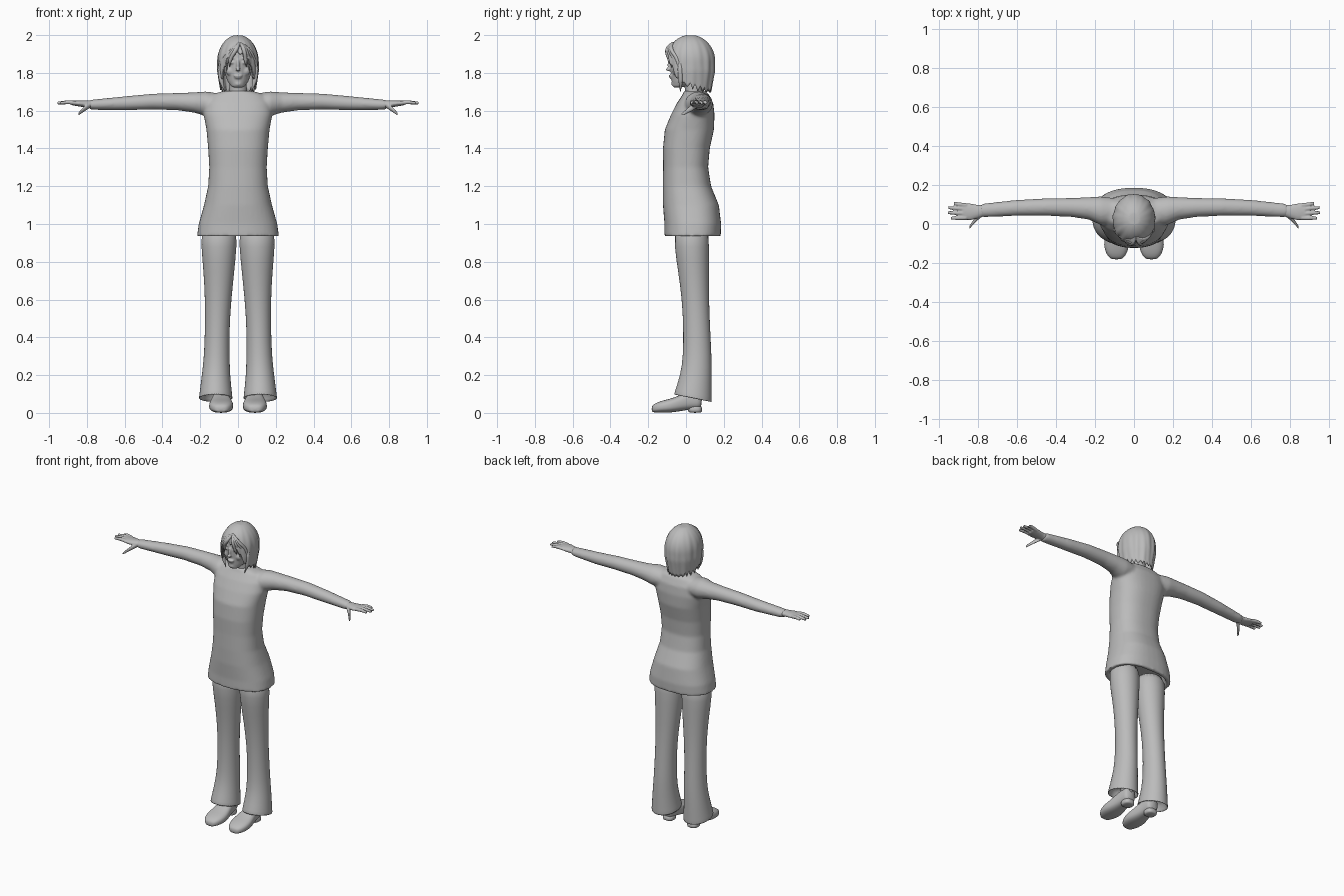
import bpy, bmesh, math, random
from mathutils import Vector

random.seed(4)
cube = bpy.data.objects.get("Cube")
if cube:
    bpy.data.objects.remove(cube)

GREY = (0.5, 0.5, 0.5, 1)
mat = bpy.data.materials.new("plain grey")
mat.use_nodes = True
mat.diffuse_color = GREY
mat.node_tree.nodes["Principled BSDF"].inputs["Base Color"].default_value = GREY


def loft(bm, rings, axis="z", power=2.0, n=24, side=1, warp=None):
    """Closed tube through rings of (position, centre a, centre b, radius a, radius b)."""
    loops = []
    for t, ca, cb, ra, rb in rings:
        loop = []
        for i in range(n):
            c, s = math.cos(math.tau * i / n), math.sin(math.tau * i / n)
            a = ca + ra * math.copysign(abs(c) ** (2 / power), c)
            b = cb + rb * math.copysign(abs(s) ** (2 / power), s)
            p = Vector({"z": (a, b, t), "x": (t * side, a, b), "y": (a, t, b)}[axis])
            loop.append(bm.verts.new(warp(p) if warp else p))
        loops.append(loop)
    faces = [bm.faces.new(loops[0]), bm.faces.new(loops[-1])]
    for lo, hi in zip(loops, loops[1:]):
        for i in range(n):
            j = (i + 1) % n
            faces.append(bm.faces.new((lo[i], lo[j], hi[j], hi[i])))
    bmesh.ops.recalc_face_normals(bm, faces=faces)


def ball(bm, centre, size):
    made = bmesh.ops.create_uvsphere(bm, u_segments=16, v_segments=10, radius=1)["verts"]
    for v in made:
        v.co = Vector(centre) + Vector(a * b for a, b in zip(v.co, size))


def finish(name, bm, mirror=False, voxel=0, smooth=0, subdivide=0, thick=0):
    mesh = bpy.data.meshes.new(name)
    bm.to_mesh(mesh)
    bm.free()
    ob = bpy.data.objects.new(name, mesh)
    bpy.context.collection.objects.link(ob)
    mesh.materials.append(mat)
    mesh.shade_smooth()
    if mirror:
        ob.modifiers.new("mirror", "MIRROR").use_mirror_merge = False
    if thick:
        m = ob.modifiers.new("thickness", "SOLIDIFY")
        m.thickness, m.offset = thick, -1
    if voxel:
        m = ob.modifiers.new("blend", "REMESH")
        m.mode, m.voxel_size, m.use_smooth_shade = "VOXEL", voxel, True
    if smooth:
        m = ob.modifiers.new("soften", "SMOOTH")
        m.factor, m.iterations = 0.5, smooth
    if subdivide:
        m = ob.modifiers.new("subdivide", "SUBSURF")
        m.levels = m.render_levels = subdivide
    return ob


def lerp(x, points):
    for (x0, y0), (x1, y1) in zip(points, points[1:]):
        if x <= x1:
            return y0 + (y1 - y0) * (x - x0) / (x1 - x0)
    return points[-1][1]


# Long tunic: hollow at the hem, blended into both sleeves
bm = bmesh.new()
loft(bm, [(1.0, 0, .035, .165, .11), (.935, 0, .035, .19, .125), (.935, 0, .035, .217, .149),
          (1.0, 0, .036, .208, .15), (1.1, 0, .026, .18, .148), (1.2, 0, .005, .158, .128),
          (1.3, 0, -.002, .152, .119), (1.4, 0, .002, .158, .124), (1.5, 0, .018, .167, .13),
          (1.58, 0, .036, .182, .115), (1.64, 0, .048, .175, .096), (1.685, 0, .052, .14, .07),
          (1.705, 0, .045, .075, .055)], power=2.4, n=40)
for side in (1, -1):
    loft(bm, [(.08, .06, 1.63, .07, .058), (.17, .068, 1.636, .074, .066), (.23, .08, 1.643, .058, .054),
              (.32, .085, 1.648, .049, .046), (.45, .087, 1.648, .045, .042), (.6, .083, 1.639, .041, .037),
              (.76, .071, 1.632, .036, .028), (.79, .068, 1.632, .033, .024)], "x", side=side)
finish("tunic", bm, voxel=.008, smooth=8)

# Hands: palm, four fingers and thumb blended together
bm = bmesh.new()
loft(bm, [(.76, .07, 1.632, .028, .022), (.8, .064, 1.635, .034, .019), (.84, .062, 1.638, .043, .016),
          (.88, .065, 1.641, .042, .012)], "x")
for base, tip, length in ((.031, .03, .94), (.053, .058, .956), (.075, .084, .952), (.096, .106, .926)):
    loft(bm, [(.86, base, 1.641, .011, .011), (.9, (base + tip) / 2, 1.645, .0105, .011),
              (length, tip, 1.64, .008, .008)], "x", n=12)
loft(bm, [(.785, .05, 1.63, .016, .016), (.815, .022, 1.608, .014, .014),
          (.845, -.017, 1.582, .009, .009)], "x", n=12)
finish("hands", bm, mirror=True, voxel=.004, smooth=4)


# Flared trousers with a hem that drops towards the heel
def slant(p):
    p.z -= .2 * (p.y - .037) * max(0, min(1, (.25 - p.z) / .15))
    return p


bm = bmesh.new()
loft(bm, [(.15, .117, .04, .068, .078), (.08, .118, .037, .083, .094), (.075, .118, .037, .09, .101),
          (.085, .118, .037, .089, .1), (.2, .117, .054, .075, .083), (.3, .112, .06, .068, .076),
          (.45, .11, .057, .065, .071), (.6, .105, .05, .07, .072), (.75, .101, .04, .082, .082),
          (.88, .101, .03, .095, .093), (1.0, .1, .03, .095, .09)], warp=slant)
finish("trousers", bm, mirror=True, subdivide=1)

# Shoes: flat sole under the toes, raised arch, block heel
bm = bmesh.new()
loft(bm, [(-.182, .09, .02, .022, .014), (-.17, .09, .025, .043, .023), (-.13, .09, .033, .063, .032),
          (-.08, .089, .038, .066, .037), (-.03, .089, .052, .055, .043), (.02, .09, .068, .045, .05),
          (.06, .09, .072, .042, .052), (.085, .09, .07, .035, .045)], "y", power=2.6)
loft(bm, [(0, .09, .048, .036, .036), (.012, .09, .048, .037, .037), (.045, .09, .046, .039, .04)], power=2.6)
finish("shoes", bm, mirror=True, subdivide=1)

# Ankles inside the trouser legs
bm = bmesh.new()
loft(bm, [(.06, .09, .04, .038, .042), (.25, .1, .05, .036, .04)])
finish("ankles", bm, mirror=True)

# Head, neck and facial features blended into one skin
bm = bmesh.new()
loft(bm, [(1.722, 0, -.045, .02, .018), (1.73, 0, -.038, .036, .034), (1.755, 0, -.008, .055, .068),
          (1.79, 0, .01, .068, .09), (1.83, 0, .02, .077, .103), (1.87, 0, .022, .08, .106),
          (1.91, 0, .022, .08, .104), (1.95, 0, .022, .064, .085), (1.975, 0, .022, .035, .05)])
loft(bm, [(1.66, 0, .045, .058, .05), (1.7, 0, .04, .047, .045), (1.8, 0, .035, .046, .045)])
ball(bm, (0, -.085, 1.84), (.009, .014, .032))
ball(bm, (0, -.093, 1.818), (.013, .014, .009))
ball(bm, (0, -.08, 1.785), (.023, .013, .006))
ball(bm, (0, -.076, 1.775), (.019, .013, .007))
ball(bm, (0, -.062, 1.742), (.022, .016, .014))
for side in (1, -1):
    ball(bm, (side * .032, -.073, 1.855), (.016, .012, .008))
    ball(bm, (side * .034, -.075, 1.878), (.022, .011, .005))
    ball(bm, (side * .04, -.052, 1.81), (.025, .02, .025))
finish("head", bm, voxel=.005, smooth=3)

# Hair: grooved cap, open over the face, with ragged tips
HEM = [(0, 1.90), (.35, 1.89), (.7, 1.83), (.95, 1.765), (1.4, 1.725), (1.9, 1.70), (3.2, 1.695)]
COLS, ROWS = 120, 24
teeth = [random.uniform(.006, .034) for _ in range(COLS // 5)]
phase = [random.uniform(0, 6) for _ in range(3)]
bm = bmesh.new()
crown = bm.verts.new((0, .03, 1.995))
previous = None
for r in range(1, ROWS + 1):
    t = r / ROWS
    row = []
    for i in range(COLS):
        a = math.tau * i / COLS
        front = abs((a + math.pi) % math.tau - math.pi)
        hem = lerp(front, HEM) + teeth[i // 5] * abs(i % 5 - 2) / 2
        z = 2 - (2 - hem) * t ** 1.5
        radius = math.sqrt(1 - ((z - 1.86) / .141) ** 2) if z > 1.86 else 1 - 1.4 * max(0, 1.81 - z)
        groove = (math.sin(11 * a + phase[0] + 3 * t) + math.sin(17 * a + phase[1] - 2 * t)) * .011
        part = -.05 * math.exp(-((a + math.pi) % math.tau - math.pi - .1) ** 2 / .01)
        radius *= 1 + (groove + part) * min(1, t * 1.5)
        row.append(bm.verts.new((.109 * radius * math.sin(a), .023 - .131 * radius * math.cos(a), z)))
    for i in range(COLS):
        j = (i + 1) % COLS
        if previous:
            bm.faces.new((previous[i], row[i], row[j], previous[j]))
        else:
            bm.faces.new((crown, row[i], row[j]))
    previous = row
bmesh.ops.recalc_face_normals(bm, faces=bm.faces)
if crown.normal.z < 0:
    bmesh.ops.reverse_faces(bm, faces=bm.faces)
finish("hair_cap", bm, thick=.008)


# Loose locks sweeping from the parting and hanging beside the face
def lock(name, points, width):
    curve = bpy.data.curves.new(name, "CURVE")
    curve.dimensions, curve.bevel_depth, curve.bevel_resolution = "3D", width, 3
    curve.use_fill_caps = True
    spline = curve.splines.new("BEZIER")
    spline.bezier_points.add(len(points) - 1)
    for k, (bp, co) in enumerate(zip(spline.bezier_points, points)):
        bp.co = co
        bp.handle_left_type = bp.handle_right_type = "AUTO"
        bp.radius = (.5, 1, .9, .1)[k]
    curve.materials.append(mat)
    ob = bpy.data.objects.new(name, curve)
    bpy.context.collection.objects.link(ob)


for side, name in ((1, "left"), (-1, "right")):
    for k in range(4):
        reach = .04 + .015 * k
        lock(f"{name}_fringe_lock_{k + 1}",
             [(.01, -.07, 1.96), (.01 + side * reach * .5, -.098 + .007 * k, 1.925),
              (side * reach, -.088 + .014 * k, 1.87),
              (side * (reach + .005), -.075 + .018 * k, 1.83 - .03 * k)], .011)
    lock(f"{name}_side_lock", [(side * .09, -.03, 1.87), (side * .094, -.03, 1.82),
                               (side * .088, -.028, 1.76), (side * .07, -.03, 1.70)], .014)
